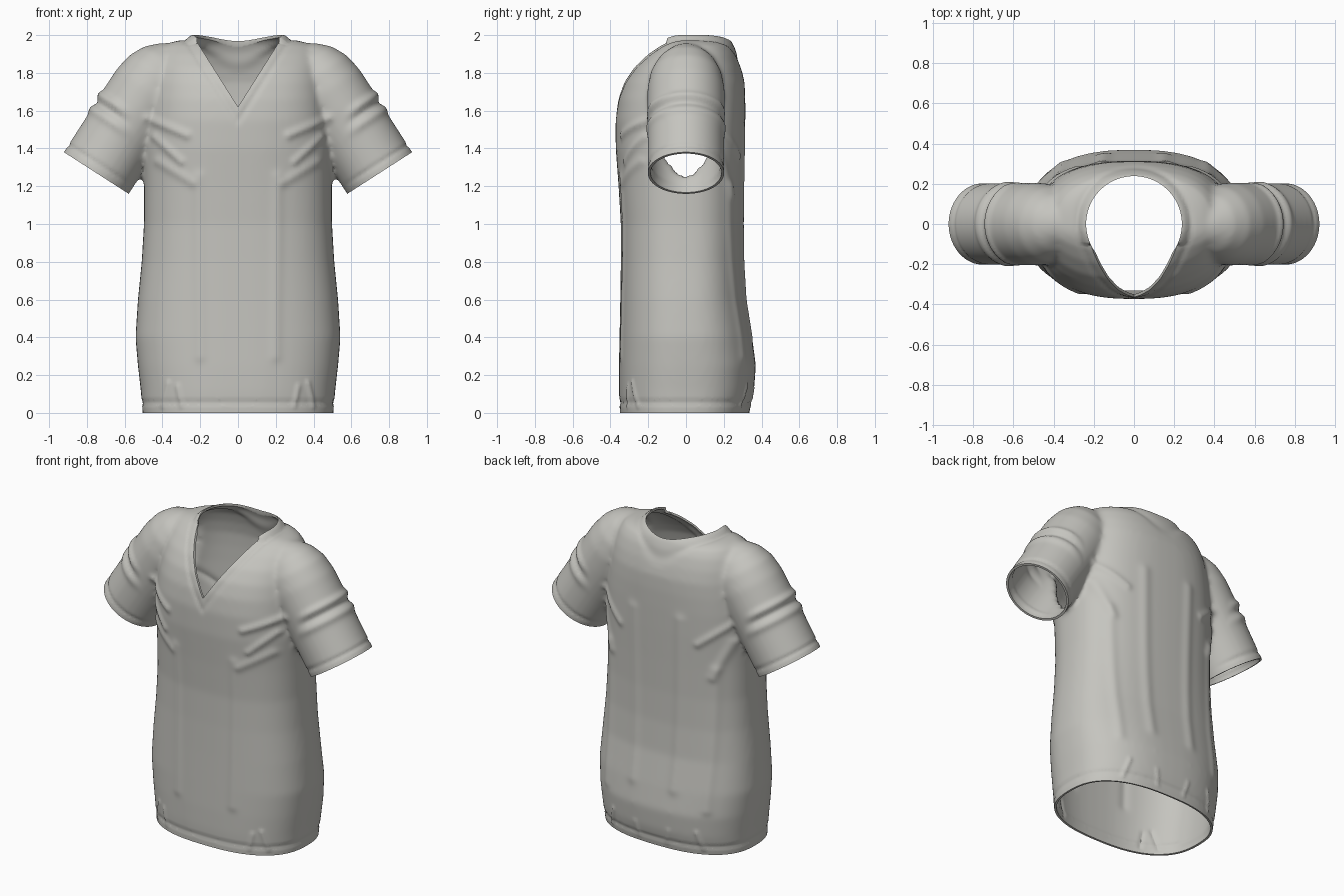
import bpy, bmesh, math
from mathutils import Vector

cube = bpy.data.objects.get("Cube")
if cube:
    bpy.data.objects.remove(cube, do_unlink=True)

# One fabric colour
fabric = bpy.data.materials.new("warm grey fabric")
fabric.use_nodes = True
colour = (0.56, 0.555, 0.52, 1)
fabric.diffuse_color = colour
fabric.node_tree.nodes["Principled BSDF"].inputs["Base Color"].default_value = colour

SIDES = 64
CUFF = Vector((0.75, 0, 1.27))        # middle of the cuff opening
AXIS = Vector((-0.54, 0, 0.84)).normalized()   # from cuff up to shoulder
ACROSS = Vector((0.84, 0, 0.54)).normalized()
NECK_R = 0.238
V_TIP, V_TOP, V_HALF = 1.62, 2.0, 0.24


def loft(bm, rings):
    """Closed skin through a list of rings of points."""
    loops = [[bm.verts.new(p) for p in ring] for ring in rings]
    for low, high in zip(loops, loops[1:]):
        for i in range(SIDES):
            j = (i + 1) % SIDES
            bm.faces.new((low[i], low[j], high[j], high[i]))
    bm.faces.new(loops[0][::-1])
    bm.faces.new(loops[-1])


def power(v, e):
    return math.copysign(abs(v) ** e, v)


def body_ring(z, half, front, back):
    ring = []
    for i in range(SIDES):
        a = math.tau * i / SIDES
        x, y = power(math.cos(a), 0.8), power(math.sin(a), 0.8)
        ring.append(Vector((half * x, y * (back if y > 0 else front), z)))
    return ring


def sleeve_ring(t, r, side):
    ring = []
    for i in range(SIDES):
        a = side * math.tau * i / SIDES
        p = CUFF + AXIS * t + ACROSS * r * math.cos(a)
        ring.append(Vector((side * p.x, r * 0.99 * math.sin(a), p.z)))
    return ring


# Body: height, half width, front depth, back depth
BODY = [(-0.05, .5, .35, .325), (0, .505, .35, .335), (.12, .515, .355, .36),
        (.25, .53, .355, .37), (.4, .543, .352, .35), (.6, .53, .348, .318),
        (.8, .51, .345, .307), (1, .498, .345, .305), (1.2, .497, .357, .308),
        (1.4, .5, .372, .312), (1.55, .49, .373, .314), (1.66, .475, .358, .314),
        (1.75, .46, .328, .31), (1.83, .445, .278, .292), (1.9, .42, .208, .268),
        (1.945, .39, .145, .24), (1.967, .34, .1, .2), (1.977, .27, .06, .14)]
# Sleeve: distance from cuff, radius
SLEEVE = [(-.07, .205), (0, .205), (.2, .205), (.4, .208), (.52, .207),
          (.62, .19), (.7, .15), (.76, .09), (.8, .03)]

bm = bmesh.new()
loft(bm, [body_ring(*row) for row in BODY])
for side in (1, -1):
    loft(bm, [sleeve_ring(t, r, side) for t, r in SLEEVE])
bmesh.ops.recalc_face_normals(bm, faces=bm.faces)
mesh = bpy.data.meshes.new("shirt")
bm.to_mesh(mesh)
bm.free()
mesh.materials.append(fabric)
shirt = bpy.data.objects.new("shirt", mesh)
bpy.context.collection.objects.link(shirt)
bpy.context.view_layer.objects.active = shirt
shirt.select_set(True)


def apply(kind, **settings):
    mod = shirt.modifiers.new(kind, kind)
    for key, value in settings.items():
        setattr(mod, key, value)
    bpy.ops.object.modifier_apply(modifier=mod.name)


# Blend body and sleeves into one skin
apply("REMESH", mode="VOXEL", voxel_size=0.014)
apply("SMOOTH", factor=0.5, iterations=12)

# Open the hem and the cuffs
bm = bmesh.new()
bm.from_mesh(shirt.data)


def everything():
    return bm.verts[:] + bm.edges[:] + bm.faces[:]


bmesh.ops.bisect_plane(bm, geom=everything(), dist=1e-5, plane_co=(0, 0, 0),
                       plane_no=(0, 0, -1), clear_outer=True)
for side in (1, -1):
    centre = Vector((side * CUFF.x, 0, CUFF.z))
    down = Vector((-side * AXIS.x, 0, -AXIS.z))
    near = [f for f in bm.faces if f.calc_center_median().x * side > 0.54
            and f.calc_center_median().z > 1.0]
    geom = list({e for f in near for e in f.edges} | {v for f in near for v in f.verts}) + near
    bmesh.ops.bisect_plane(bm, geom=geom, dist=1e-5, plane_co=centre, plane_no=down)
    gone = [f for f in bm.faces if f.calc_center_median().x * side > 0.54
            and f.calc_center_median().z > 1.0
            and (f.calc_center_median() - centre).dot(down) > 0]
    bmesh.ops.delete(bm, geom=gone, context="FACES")

# Cloth folds: start x, z, end x, z, width, height, face (-1 front, 1 back)
FOLDS = [(.48, 1.56, .27, 1.47, .022, .012, -1), (.44, 1.46, .3, 1.33, .02, .01, -1),
         (.42, 1.33, .24, 1.22, .025, .008, -1), (.2, .3, .21, 1.25, .03, .007, -1),
         (.46, 1.5, .28, 1.36, .022, .01, 1), (.46, 1.38, .36, 1.15, .025, .009, 1),
         (.15, .4, .17, 1.5, .035, .008, 1), (.36, .3, .38, 1.2, .03, .008, 1),
         (.4, .04, .37, .16, .012, .008, -1), (.3, .04, .32, .14, .012, .007, -1),
         (.1, .04, .12, .13, .012, .006, 1), (.33, .04, .3, .15, .012, .008, 1)]


def bell(d, width):
    return math.exp(-(d / width) ** 2)


def fold_height(p):
    total = 0
    q = Vector((abs(p.x), p.z))
    for ax, az, bx, bz, width, height, face in FOLDS:
        if p.y * face < 0.05:
            continue
        a, b = Vector((ax, az)), Vector((bx, bz))
        t = min(1, max(0, (q - a).dot(b - a) / (b - a).length_squared))
        total += height * bell((q - a.lerp(b, t)).length, width)
    return total


bm.normal_update()
moves = []
for v in bm.verts:
    p = v.co
    right = Vector((abs(p.x), p.y, p.z))
    t = (right - CUFF).dot(AXIS)
    lift = fold_height(p)
    # Stitched hem
    lift -= 0.006 * bell(p.z - 0.055, 0.012)
    # Cuff stitching and rolls around the sleeve
    if right.x > 0.56 and p.z > 1.1:
        outer = min(1, max(0, (right.x - 0.56) / 0.08))
        lift += outer * (0.013 * bell(t - 0.36, 0.022) + 0.01 * bell(t - 0.27, 0.025)
                         - 0.008 * bell(t - 0.315, 0.018) - 0.006 * bell(t - 0.045, 0.012))
    # Stitching beside the V and around the neck, with a raised collar
    rise = 0
    if p.z > 1.5 and right.x < 0.4:
        slope = V_HALF / (V_TOP - V_TIP)
        beside = (right.x - (p.z - V_TIP) * slope) / math.hypot(1, slope)
        around = math.hypot(p.x, p.y) - NECK_R
        if p.y < -0.1:
            lift -= 0.006 * bell(beside - 0.042, 0.012)
        elif p.z > 1.8:
            lift -= 0.006 * bell(around - 0.045, 0.012)
            rise = 0.025 * bell(max(0, around), 0.03)
    moves.append((v, v.normal * lift + Vector((0, 0, rise))))
for v, move in moves:
    v.co += move
    if v.co.z < 0.001:
        v.co.z = 0
bm.to_mesh(shirt.data)
bm.free()

# Cloth thickness
apply("SOLIDIFY", thickness=0.014, offset=-1)


def cutter(name, outline, direction):
    bm = bmesh.new()
    face = bm.faces.new([bm.verts.new(p) for p in outline])
    new = bmesh.ops.extrude_face_region(bm, geom=[face])["geom"]
    bmesh.ops.translate(bm, vec=direction, verts=[g for g in new if isinstance(g, bmesh.types.BMVert)])
    bmesh.ops.recalc_face_normals(bm, faces=bm.faces)
    data = bpy.data.meshes.new(name)
    bm.to_mesh(data)
    bm.free()
    data.materials.append(fabric)
    obj = bpy.data.objects.new(name, data)
    bpy.context.collection.objects.link(obj)
    obj.hide_render = True
    return obj


# Cut the round neck and the V front
round_neck = cutter("neck_cutter", [(NECK_R * math.cos(math.tau * i / 96),
                    NECK_R * math.sin(math.tau * i / 96), 1.82) for i in range(96)], (0, 0, 0.4))
wide = V_HALF * 1.5
high = V_TIP + (V_TOP - V_TIP) * 1.5
v_neck = cutter("v_cutter", [(0, -0.6, V_TIP), (wide, -0.6, high), (-wide, -0.6, high)], (0, 0.5, 0))
for tool in (round_neck, v_neck):
    apply("BOOLEAN", operation="DIFFERENCE", solver="EXACT", object=tool)
    bpy.data.objects.remove(tool, do_unlink=True)

bpy.ops.object.shade_smooth_by_angle(angle=math.radians(40))
